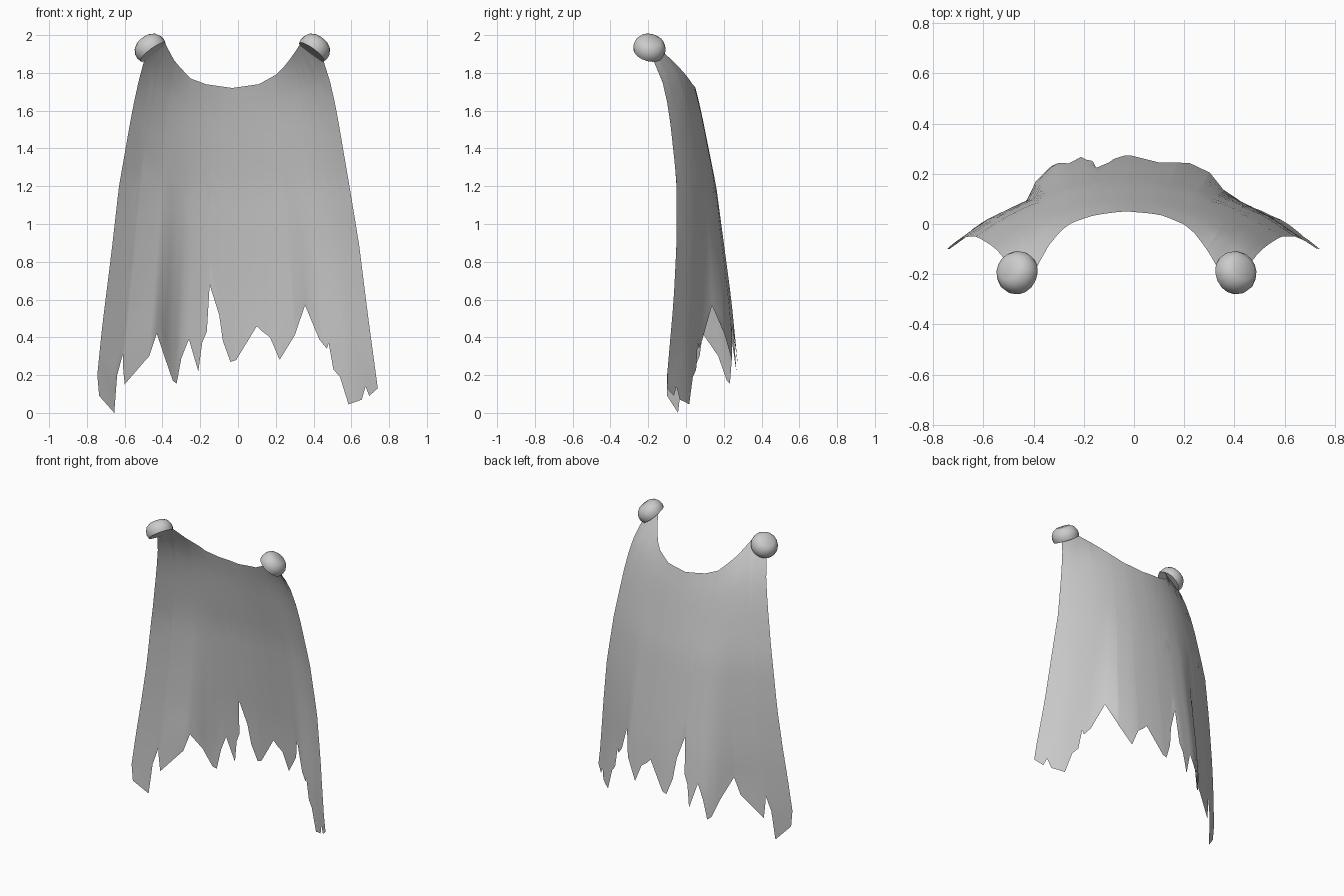
import bpy, bmesh, math
from mathutils import Vector

if "Cube" in bpy.data.objects:
    bpy.data.objects.remove(bpy.data.objects["Cube"])

grey = bpy.data.materials.new("plain_grey")
grey.diffuse_color = (0.6, 0.6, 0.6, 1)
grey.use_nodes = True
grey.node_tree.nodes["Principled BSDF"].inputs["Base Color"].default_value = grey.diffuse_color


def interp(pts, x):
    """Piecewise linear value from (x, value) pairs sorted by x."""
    if x <= pts[0][0]:
        return pts[0][1]
    for (a, fa), (b, fb) in zip(pts, pts[1:]):
        if x <= b:
            return fa + (fb - fa) * (x - a) / (b - a)
    return pts[-1][1]


def finish(bm, name, angle):
    me = bpy.data.meshes.new(name)
    bm.to_mesh(me)
    bm.free()
    ob = bpy.data.objects.new(name, me)
    bpy.context.collection.objects.link(ob)
    me.materials.append(grey)
    bpy.ops.object.select_all(action='DESELECT')
    ob.select_set(True)
    bpy.context.view_layer.objects.active = ob
    bpy.ops.object.shade_smooth_by_angle(angle=math.radians(angle))
    return ob


# Side edges and depth of the cloth by height
LEFT = [(0, -.73), (.09, -.735), (.2, -.745), (.45, -.72), (.85, -.67), (1.2, -.63),
        (1.6, -.56), (1.83, -.51), (1.96, -.46)]
RIGHT = [(0, .745), (.13, .74), (.5, .69), (.9, .64), (1.2, .59), (1.61, .52),
         (1.83, .47), (1.96, .40)]
EDGE_Y = [(0, -.1), (.2, -.1), (.6, -.065), (.9, -.05), (1.23, -.05), (1.6, -.09),
          (1.8, -.135), (1.86, -.17), (1.96, -.22)]
BACK_Y = [(.2, .28), (.6, .24), (1.2, .16), (1.6, .08), (1.72, .05), (1.8, .02), (1.96, -.08)]
# Depth across the width near the hem, with a fold on the left
HEM_S = [(-1, 0), (-.82, .27), (-.575, .51), (-.54, .70), (-.41, .92), (-.25, .98), (0, 1),
         (.27, .95), (.44, .84), (.575, .54), (.82, .27), (1, 0)]
# Neckline and ragged hem as (x, z)
NECK = [(-.385, 1.955), (-.34, 1.87), (-.25, 1.77), (-.17, 1.74), (-.03, 1.72),
        (.11, 1.74), (.2, 1.79), (.28, 1.88), (.33, 1.955)]
HEM = [(-.735, .09), (-.655, 0), (-.64, .2), (-.61, .31), (-.6, .15), (-.47, .3), (-.43, .42),
       (-.39, .3), (-.345, .17), (-.325, .155), (-.3, .29), (-.26, .39), (-.21, .22), (-.19, .37),
       (-.165, .43), (-.15, .68), (-.1, .52), (-.08, .38), (-.04, .27), (-.01, .28), (.1, .46),
       (.13, .43), (.17, .4), (.22, .28), (.3, .41), (.355, .57), (.43, .39), (.47, .34),
       (.48, .37), (.505, .23), (.54, .19), (.585, .045), (.655, .07), (.675, .14),
       (.695, .09), (.74, .13)]


def across(x, z):
    a, b = interp(LEFT, z), interp(RIGHT, z)
    return (x - a) / (b - a)


def cloth_point(t, z):
    a, b = interp(LEFT, z), interp(RIGHT, z)
    u = 2 * t - 1
    k = min(max((z - .4) / 1.0, 0), 1)              # fold fades out upward
    s = (1 - k) * interp(HEM_S, u) + k * (1 - abs(u) ** 2.2)
    e = interp(EDGE_Y, z)
    return Vector((a + (b - a) * t, e + (interp(BACK_Y, z) - e) * s, z))


# Cape: columns of cloth from neckline to hem
hem = [(across(x, z), z) for x, z in HEM]
neck = [(0, 1.86)] + [(across(x, z), z) for x, z in NECK] + [(1, 1.86)]
cols = sorted({round(min(max(t, 0), 1), 4) for t, _ in hem + neck})
ROWS = 16
bm = bmesh.new()
grid = []
for t in cols:
    top, low = interp(neck, t), interp(hem, t)
    grid.append([bm.verts.new(cloth_point(t, top + (low - top) * r / ROWS))
                 for r in range(ROWS + 1)])
for c, d in zip(grid, grid[1:]):
    for r in range(ROWS):
        bm.faces.new((c[r], c[r + 1], d[r + 1], d[r]))
finish(bm, "cape", 60)

# Clasps: rounded buttons on the shoulders, as (radius, height) rings
PROFILE = [(.082, 0), (.087, .02), (.084, .045), (.07, .07), (.045, .086)]
SIDES = 16
for side, cx in (("left", -.45), ("right", .39)):
    sx = -1 if cx < 0 else 1
    turn = Vector((sx * .58, .25, .78)).to_track_quat('Z', 'Y')
    base = Vector((cx, -.2, 1.91))
    bm = bmesh.new()
    rings = [[bm.verts.new(base + turn @ Vector((r * math.cos(a), r * math.sin(a), h)))
              for a in (2 * math.pi * i / SIDES for i in range(SIDES))] for r, h in PROFILE]
    for p, q in zip(rings, rings[1:]):
        for i in range(SIDES):
            j = (i + 1) % SIDES
            bm.faces.new((p[i], p[j], q[j], q[i]))
    bm.faces.new(rings[0][::-1])
    bm.faces.new(rings[-1])
    finish(bm, "clasp_" + side, 40)
